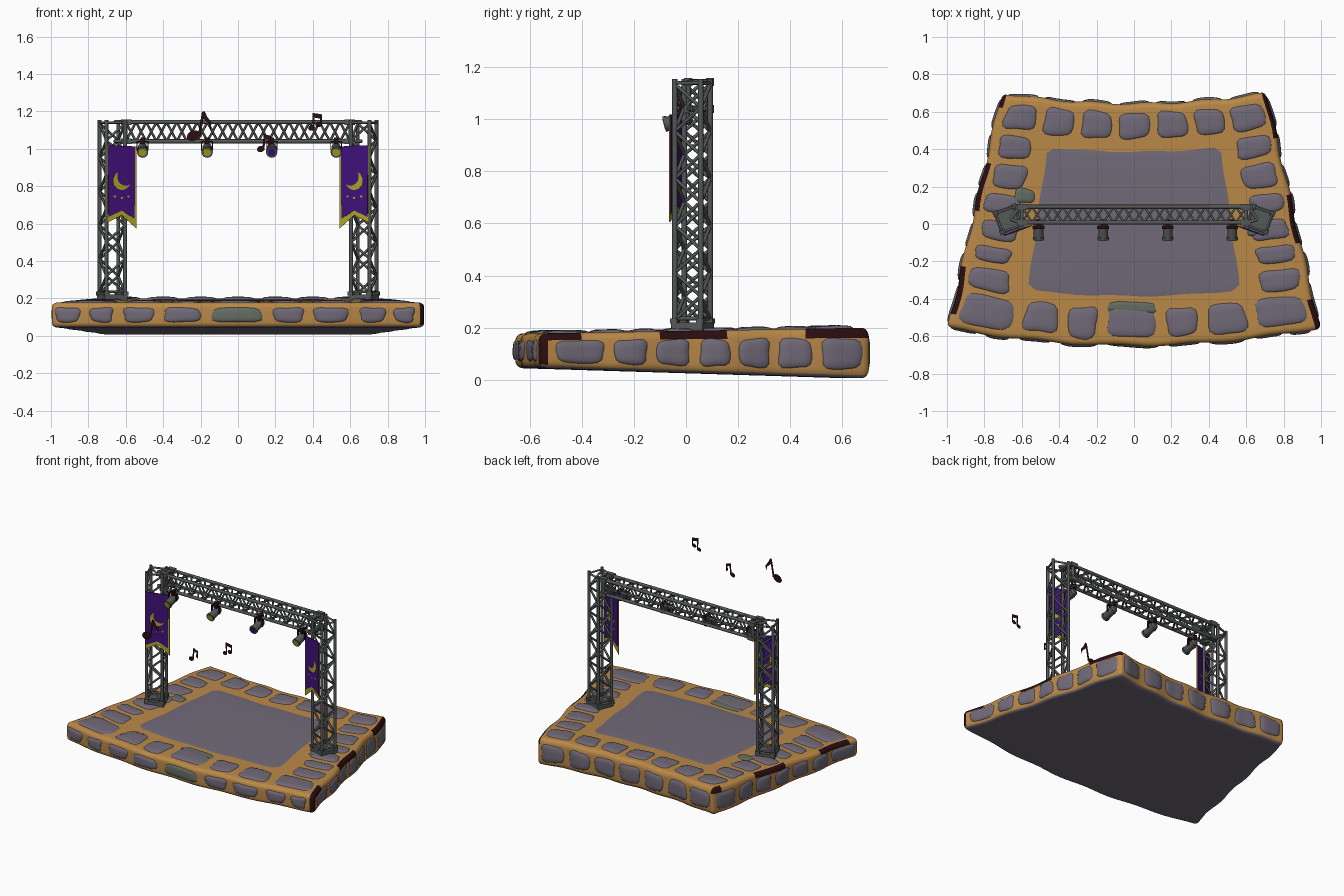
import bpy, bmesh, math, random
from mathutils import Vector, Matrix

if "Cube" in bpy.data.objects:
    bpy.data.objects.remove(bpy.data.objects["Cube"])
random.seed(4)

def lin(c):
    return tuple(((v / 255 + .055) / 1.055) ** 2.4 if v > 10 else v / 3295 for v in c) + (1,)

MATS = []
for name, rgb in [("mortar_sand", (186, 137, 72)), ("stone_grey", (113, 106, 120)), ("dark_maroon", (42, 14, 16)),
                  ("moss_grey", (98, 108, 98)), ("truss_metal", (84, 88, 86)), ("banner_purple", (64, 16, 122)),
                  ("trim_yellow", (172, 164, 34))]:
    m = bpy.data.materials.new(name)
    m.diffuse_color = lin(rgb)
    m.use_nodes = True
    m.node_tree.nodes["Principled BSDF"].inputs["Base Color"].default_value = m.diffuse_color
    MATS.append(m)
MORTAR, STONE, DARK, MOSS, METAL, PURPLE, YELLOW = range(7)

def finish(name, bm):
    me = bpy.data.meshes.new(name)
    used = sorted({f.material_index for f in bm.faces})
    for f in bm.faces:
        f.material_index = used.index(f.material_index)
    bm.to_mesh(me)
    bm.free()
    for i in used:
        me.materials.append(MATS[i])
    ob = bpy.data.objects.new(name, me)
    bpy.context.collection.objects.link(ob)
    return ob

def rod(bm, p, q, r, mat=METAL, n=6, r2=None):
    p, q = Vector(p), Vector(q)
    M = Matrix.Translation((p + q) / 2) @ (q - p).to_track_quat('Z', 'Y').to_matrix().to_4x4()
    res = bmesh.ops.create_cone(bm, cap_ends=True, segments=n, radius1=r, radius2=r if r2 is None else r2,
                                depth=(q - p).length, matrix=M)
    for f in {f for v in res['verts'] for f in v.link_faces}:
        f.material_index = mat
        f.smooth = len(f.verts) == 4 and n > 4

def box(bm, c, size, mat=METAL, rot=0):
    M = Matrix.Translation(c) @ Matrix.Rotation(rot, 4, 'Z') @ Matrix.Diagonal((*size, 1))
    res = bmesh.ops.create_cube(bm, size=1, matrix=M)
    for f in {f for v in res['verts'] for f in v.link_faces}:
        f.material_index = mat

# platform space: u, v, w in -1..1 mapped onto the bowed trapezoid slab
def P(u, v, w):
    k, h = (v + 1) / 2, (w + 1) / 2
    yf, yb = -.555 - .095 * (1 - u * u), .70 - .055 * (1 - u * u)
    x = u * (.995 - .285 * k) + .007 * u * math.sin(11 * v)
    y = yf + (yb - yf) * k + .006 * v * math.sin(15 * u)
    zb, zt = .045 - .04 * k, .178 + .022 * k
    return Vector((x, y, zb + (zt - zb) * h))

# platform body: rounded box, sand mortar with worn dark edges and a stone underside
H, R = (1, .65, .075), .03
def ticks(h, n):
    e = [-h, -h + R * .35, -h + R * .7]
    return e + [(-h + R) + 2 * (h - R) * i / n for i in range(n + 1)] + [-t for t in reversed(e)]
T = [ticks(H[0], 36), ticks(H[1], 28), ticks(H[2], 3)]
bm = bmesh.new()
cache = {}
def vert(q):
    key = tuple(round(a, 5) for a in q)
    if key not in cache:
        c = Vector([max(-h + R, min(h - R, a)) for a, h in zip(q, H)])
        d = Vector(q) - c
        s = c + d.normalized() * R if d.length else c
        cache[key] = bm.verts.new(P(*[a / h for a, h in zip(s, H)]))
    return cache[key]
for ax in range(3):
    a, b = (ax + 1) % 3, (ax + 2) % 3
    for sg in (-1, 1):
        for i in range(len(T[a]) - 1):
            for j in range(len(T[b]) - 1):
                quad, mid = [], [0, 0, 0]
                for di, dj in ((0, 0), (1, 0), (1, 1), (0, 1)):
                    q = [0, 0, 0]
                    q[ax], q[a], q[b] = sg * H[ax], T[a][i + di], T[b][j + dj]
                    quad.append(vert(q))
                    mid = [m + t / 4 for m, t in zip(mid, q)]
                f = bm.faces.new(quad if sg > 0 else quad[::-1])
                f.smooth = True
                u, v, w = [m / h for m, h in zip(mid, H)]
                worn = abs(u) > .97 and w > .6 and math.sin(7 * v + (2 if u > 0 else 0)) > .15
                corner = u > .97 and v < -.95 and abs(w) < .8
                f.material_index = DARK if worn or corner else STONE if (ax == 2 and sg < 0) else MORTAR
finish("platform_body", bm)

# stones: pillow patches laid on one side of the platform
SIDES = {"top": (lambda a, b: P(a, b, 1), Vector((0, 0, 1))),
         "front": (lambda a, b: P(a, -1, b), Vector((0, -1, 0))),
         "back": (lambda a, b: P(a, 1, b), Vector((0, 1, 0))),
         "left": (lambda a, b: P(-1, a, b), Vector((-1, 0, 0))),
         "right": (lambda a, b: P(1, a, b), Vector((1, 0, 0)))}
def patch(bm, side, a0, a1, b0, b1, mat=STONE, bulge=.011, n=5, seg=24, jit=.012):
    fn, out = SIDES[side]
    ca, cb, ha, hb = (a0 + a1) / 2, (b0 + b1) / 2, (a1 - a0) / 2, (b1 - b0) / 2
    ph, jit = random.uniform(0, 6), jit / max(ha, .05)
    rings = []
    for r in (1, .95, .85, .6, .3):
        ring = []
        for k in range(seg):
            t = 2 * math.pi * (k + .5) / seg
            c, s = math.cos(t), math.sin(t)
            d = (abs(c) ** n + abs(s) ** n) ** (-1 / n) * r * (1 + jit * .5 * math.sin(3 * t + ph))
            e = -.004 + (bulge + .004) * (1 - r ** 5) ** .6
            ring.append(bm.verts.new(fn(ca + ha * c * d, cb + hb * s * d) + out * e))
        rings.append(ring)
    faces = [bm.faces.new((A[k], A[(k + 1) % seg], B[(k + 1) % seg], B[k]))
             for A, B in zip(rings, rings[1:]) for k in range(seg)]
    faces.append(bm.faces.new(rings[-1]))
    for f in faces:
        f.normal_update()
        if f.normal.dot(out) < 0:
            f.normal_flip()
        f.material_index, f.smooth = mat, True

bm = bmesh.new()
patch(bm, "top", -.645, .645, -.63, .64, bulge=.005, n=40, seg=80, jit=0)
finish("stage_floor", bm)

bm = bmesh.new()
G = .022
def row(side, cuts, lo, hi, swap=False, moss=()):
    for i, (p, q) in enumerate(zip(cuts, cuts[1:])):
        p, q = p + G + random.uniform(0, .01), q - G - random.uniform(0, .01)
        mat = MOSS if i in moss else STONE
        l, h = lo + random.uniform(0, .02), hi - random.uniform(0, .02)
        patch(bm, side, *((l, h, p, q) if swap else (p, q, l, h)), mat=mat)
row("top", [-.98, -.64, -.39, -.18, .15, .38, .65, .98], -.95, -.68)
row("top", [-.97, -.68, -.41, -.14, .14, .41, .68, .97], .70, .94)
for s in (-1, 1):
    row("top", [-.67, -.43, -.24, -.02, .2, .45, .69], *sorted((s * .71, s * .955)), swap=True)
row("front", [-1, -.82, -.64, -.42, -.17, .16, .38, .62, .81, .97], -.6, .62, moss=(4,))
row("back", [-.98, -.7, -.42, -.14, .14, .42, .7, .98], -.65, .65)
row("left", [-.98, -.62, -.34, -.08, .18, .42, .68, .98], -.68, .62)
row("right", [-.93, -.58, -.32, -.06, .18, .42, .68, .98], -.68, .62)
finish("border_stones", bm)

# moss growths on the top
bm = bmesh.new()
patch(bm, "top", -.15, .13, -.73, -.64, MOSS, .008)
patch(bm, "top", -.77, -.64, .12, .24, MOSS, .009)
patch(bm, "top", .7, .86, -.16, -.06, MOSS, .012)
finish("moss_patches", bm)

# towers: square lattice columns turned towards the middle
ANG, A, Z0, Z1, N = math.radians(20), .053, .2, 1.155, 10
for s, side in ((-1, "left"), (1, "right")):
    bm = bmesh.new()
    rot = -s * ANG
    cen = Vector((s * .672, .025, 0))
    cs = [cen + Matrix.Rotation(rot, 3, 'Z') @ Vector((x * A, y * A, 0)) for x, y in ((-1, -1), (1, -1), (1, 1), (-1, 1))]
    up = lambda p, z: (p.x, p.y, z)
    step = (Z1 - .02 - .23) / N
    for i in range(4):
        p, q = cs[i], cs[(i + 1) % 4]
        rod(bm, up(p, Z0), up(p, Z1), .0105, n=8)
        for z in (.235, Z1 - .015):
            rod(bm, up(p, z), up(q, z), .007)
        for k in range(N):
            m, o = (p, q) if (k + i) % 2 else (q, p)
            rod(bm, up(m, .23 + k * step), up(o, .23 + (k + 1) * step), .007)
    box(bm, (cen.x, cen.y, .2), (.128, .128, .04), rot=rot)
    for p in cs:
        box(bm, up(p, .226), (.03, .03, .02), rot=rot)
    finish(side + "_tower", bm)

# overhead beam: box truss with zigzag braces and end collars
bm = bmesh.new()
X, Y0, Y1, B0, B1, N = .62, .008, .092, 1.04, 1.143, 22
ring = [(Y0, B0), (Y1, B0), (Y1, B1), (Y0, B1)]
for i in range(4):
    p, q = ring[i], ring[(i + 1) % 4]
    rod(bm, (-X, *p), (X, *p), .0115, n=8)
    for k in range(N):
        m, o = (p, q) if k % 2 else (q, p)
        rod(bm, (-.6 + 1.2 * k / N, *m), (-.6 + 1.2 * (k + 1) / N, *o), .0065)
    for s in (-1, 1):
        box(bm, (s * .597, *p), (.055, .032, .03))
        rod(bm, (s * .6, *p), (s * .6, *q), .012)
        rod(bm, (s * .61, *p), (s * .66, .025, p[1]), .01)
finish("overhead_beam", bm)

# stage lamps hanging from the beam
for i, x in enumerate((-.51, -.165, .18, .525)):
    bm = bmesh.new()
    back, lens = Vector((x, .012, 1.006)), Vector((x, -.08, .982))
    d = (lens - back).normalized()
    rod(bm, back, lens, .026, n=16)
    rod(bm, back - d * .012, back, .015, n=16, r2=.026)
    rod(bm, lens - d * .01, lens + d * .004, .03, n=16)
    rod(bm, lens, lens + d * .006, .021, PURPLE if i == 2 else YELLOW, n=16)
    for s in (-1, 1):
        box(bm, (x + s * .029, -.02, 1.015), (.005, .016, .05), DARK)
    box(bm, (x, -.02, 1.04), (.063, .016, .006), DARK)
    box(bm, (x, -.003, 1.043), (.024, .05, .034), DARK)
    finish("stage_lamp_%d" % (i + 1), bm)

# banners: yellow trimmed swallowtail cloths with a crescent
def slab(bm, pts, M, th, mat):
    f = bm.faces.new([bm.verts.new(M @ Vector((a, -th / 2, b))) for a, b in pts])
    new = bmesh.ops.extrude_face_region(bm, geom=[f])['geom']
    vs = [g for g in new if isinstance(g, bmesh.types.BMVert)]
    bmesh.ops.translate(bm, verts=vs, vec=M.to_3x3() @ Vector((0, th, 0)))
    for g in {g for v in list(f.verts) + vs for g in v.link_faces}:
        g.material_index = mat

def arc(cx, cz, rx, rz, t0, t1, n, tilt=0):
    ct, st = math.cos(tilt), math.sin(tilt)
    out = []
    for k in range(n + 1):
        t = math.radians(t0 + (t1 - t0) * k / n)
        a, b = rx * math.cos(t), rz * math.sin(t)
        out.append((cx + a * ct - b * st, cz + a * st + b * ct))
    return out

for s, side in ((-1, "left"), (1, "right")):
    bm = bmesh.new()
    M = Matrix.Diagonal((-s, 1, 1, 1)) @ Matrix.Translation((-.622, -.035, 0)) @ Matrix.Rotation(ANG, 4, 'Z')
    slab(bm, [(-.083, 1.018), (.083, 1.012), (.083, .575), (.0, .645), (-.083, .605)], M, .004, YELLOW)
    slab(bm, [(-.078, 1.019), (.074, 1.013), (.073, .625), (.0, .67), (-.077, .635)], M, .007, PURPLE)
    outer = arc(0, .83, .05, .05, 115, 335, 14)
    ix = .03 * math.sqrt(.5)
    inner = arc(ix, .83 + ix, .048, .048, 152, 298, 14)
    for k in range(14):
        slab(bm, [outer[k], outer[k + 1], inner[k + 1], inner[k]], M, .0095, YELLOW)
    for a, b in ((-.04, .745), (0, .738), (.035, .745)):
        slab(bm, arc(a, b, .008, .006, 0, 300, 5), M, .0095, YELLOW)
    bmesh.ops.recalc_face_normals(bm, faces=bm.faces)
    finish(side + "_banner", bm)

# floating music notes: flat dark cut-outs in front of the stage
def note(name, shapes):
    bm = bmesh.new()
    for pts in shapes:
        f = bm.faces.new([bm.verts.new((a, -.71, b)) for a, b in pts])
        f.material_index = DARK
        f.normal_update()
        if f.normal.y > 0:
            f.normal_flip()
    finish(name, bm)

note("large_note", [arc(-.238, 1.07, .036, .027, 0, 345, 23, .4),
                    [(-.215, 1.07), (-.2, 1.07), (-.178, 1.2), (-.193, 1.195)],
                    [(-.19, 1.2), (-.178, 1.2), (-.165, 1.172), (-.19, 1.165)],
                    [(-.19, 1.165), (-.165, 1.172), (-.142, 1.14), (-.146, 1.1), (-.156, 1.135)]])
note("small_note", [arc(.122, .999, .021, .016, 0, 340, 17, .3),
                    [(.13, 1.0), (.141, 1.0), (.15, 1.08), (.138, 1.08)],
                    [(.138, 1.08), (.176, 1.068), (.174, 1.05), (.14, 1.06)],
                    [(.166, 1.055), (.176, 1.055), (.174, 1.012), (.158, 1.025)]])
note("double_note", [arc(.393, 1.112, .018, .014, 0, 340, 17, .3), arc(.432, 1.13, .018, .014, 0, 340, 17, .3),
                     [(.4, 1.115), (.41, 1.115), (.408, 1.19), (.397, 1.19)],
                     [(.439, 1.132), (.449, 1.132), (.449, 1.18), (.439, 1.18)],
                     [(.397, 1.192), (.449, 1.184), (.449, 1.16), (.4, 1.168)]])
